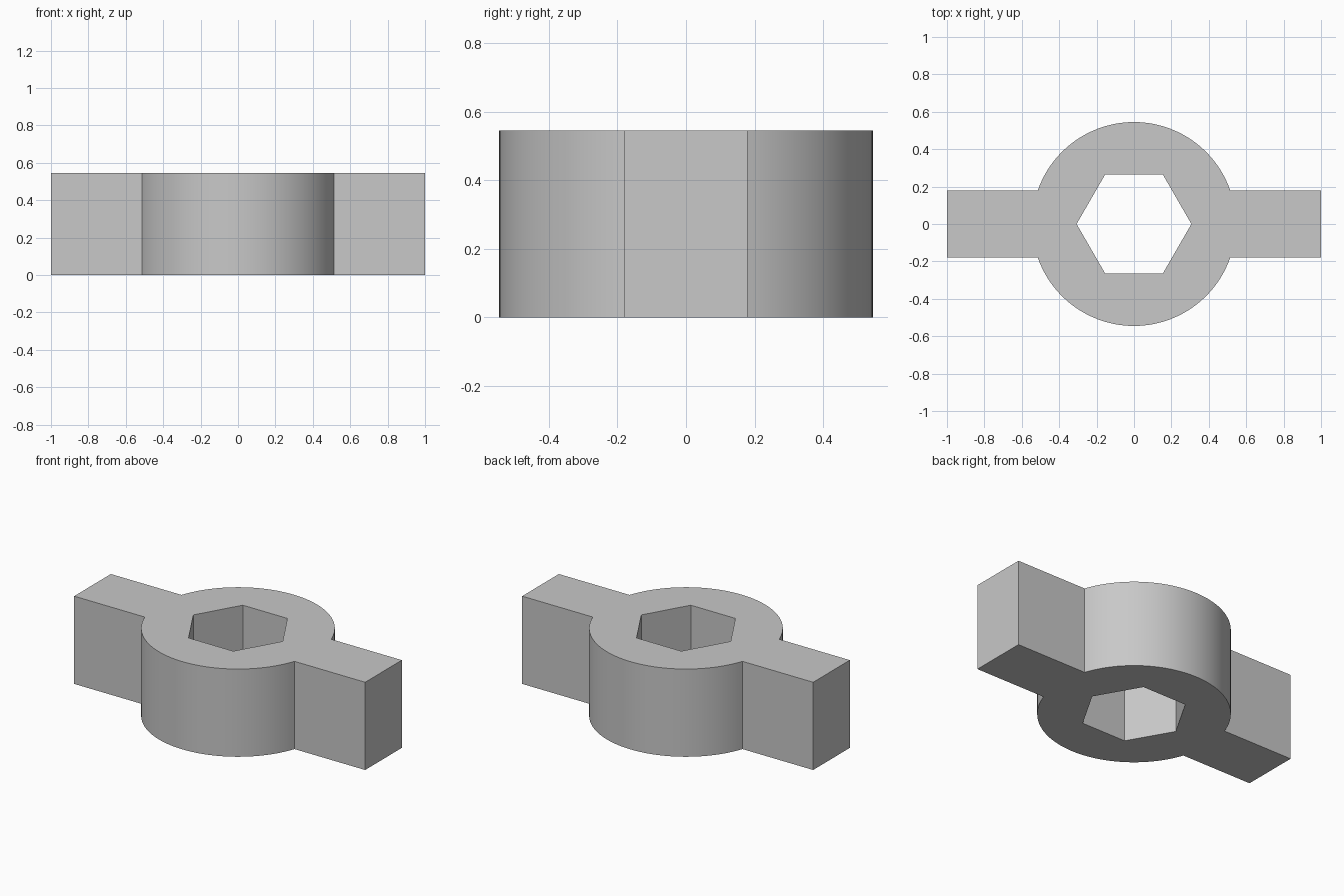
import bpy, bmesh
from math import sin, cos, asin, pi, radians

cube = bpy.data.objects.get("Cube")
if cube:
    bpy.data.objects.remove(cube, do_unlink=True)

RADIUS, HEIGHT = 0.545, 0.545
ARM_HALF, ARM_END = 0.18, 1.0
HEX_RADIUS = 0.307
ARC_STEPS = 48

grey = bpy.data.materials.new("plain grey")
grey.use_nodes = True
colour = (0.58, 0.58, 0.58, 1)
grey.diffuse_color = colour
grey.node_tree.nodes["Principled BSDF"].inputs["Base Color"].default_value = colour


def add_loop(bm, points):
    verts = [bm.verts.new((x, y, 0)) for x, y in points]
    return [bm.edges.new((v, verts[i - 1])) for i, v in enumerate(verts)]


# Outline: half a hub arc and one arm end, then the same turned half a circle
start = asin(ARM_HALF / RADIUS)
half = [(ARM_END, -ARM_HALF), (ARM_END, ARM_HALF)]
for i in range(ARC_STEPS + 1):
    a = start + (pi - 2 * start) * i / ARC_STEPS
    half.append((RADIUS * cos(a), RADIUS * sin(a)))
outline = half + [(-x, -y) for x, y in half]

# Hexagonal through hole with corners on the x axis
hexagon = [(HEX_RADIUS * cos(k * pi / 3), HEX_RADIUS * sin(k * pi / 3)) for k in range(6)]

# Fill the profile and extrude it to full height
bm = bmesh.new()
edges = add_loop(bm, outline) + add_loop(bm, hexagon)
bmesh.ops.triangle_fill(bm, edges=edges, use_beauty=True)
result = bmesh.ops.extrude_face_region(bm, geom=bm.faces[:])
top = [g for g in result["geom"] if isinstance(g, bmesh.types.BMVert)]
bmesh.ops.translate(bm, verts=top, vec=(0, 0, HEIGHT))
bmesh.ops.recalc_face_normals(bm, faces=bm.faces[:])

mesh = bpy.data.meshes.new("hub_with_arms")
bm.to_mesh(mesh)
bm.free()
mesh.materials.append(grey)
hub = bpy.data.objects.new("hub_with_arms", mesh)
bpy.context.collection.objects.link(hub)

# Smooth hub wall, crisp corners
bpy.ops.object.select_all(action="DESELECT")
hub.select_set(True)
bpy.context.view_layer.objects.active = hub
bpy.ops.object.shade_smooth_by_angle(angle=radians(30))
